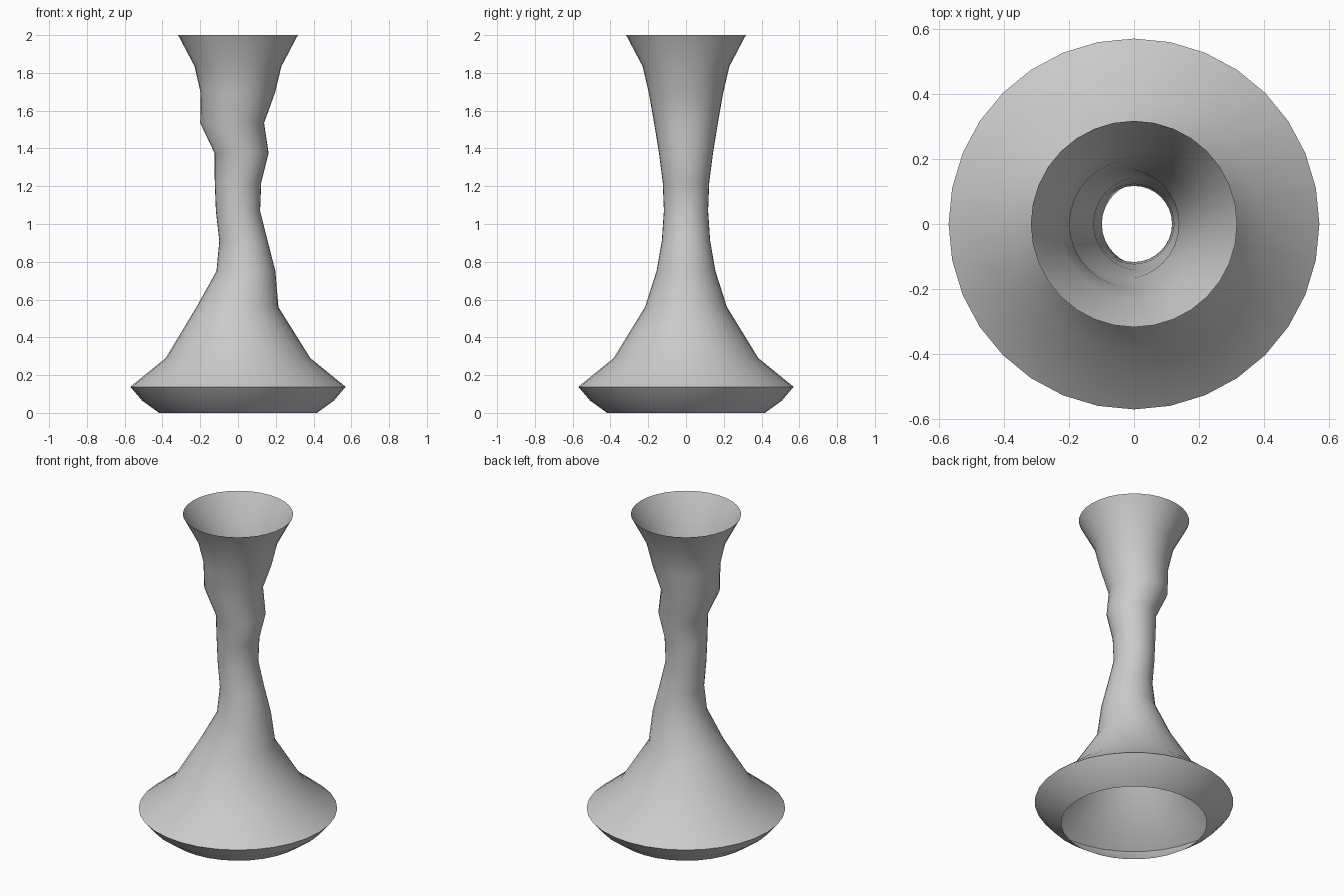
import bpy, bmesh
from math import cos, sin, tau, radians

if "Cube" in bpy.data.objects:
    bpy.data.objects.remove(bpy.data.objects["Cube"])

SIDES = 32
# Rings from the foot to the rim: height, radius, sideways shift in x
RINGS = [
    (0.0, 0.418, 0), (0.065, 0.508, 0), (0.138, 0.57, 0), (0.29, 0.383, 0),
    (0.56, 0.217, -0.003), (0.75, 0.156, 0.042), (0.91, 0.128, 0.029),
    (1.07, 0.117, 0), (1.22, 0.123, 0), (1.375, 0.143, 0.019),
    (1.535, 0.169, -0.031), (1.695, 0.197, -0.001), (1.835, 0.23, 0),
    (2.0, 0.317, 0),
]

# Vase: one open, single-walled skin through the rings
bm = bmesh.new()
loops = []
for z, r, shift in RINGS:
    loops.append([bm.verts.new((shift + r * cos(tau * i / SIDES), r * sin(tau * i / SIDES), z))
                  for i in range(SIDES)])
for low, high in zip(loops, loops[1:]):
    for i in range(SIDES):
        j = (i + 1) % SIDES
        bm.faces.new((low[i], low[j], high[j], high[i]))

mesh = bpy.data.meshes.new("vase")
bm.to_mesh(mesh)
bm.free()
vase = bpy.data.objects.new("vase", mesh)
bpy.context.collection.objects.link(vase)

# Smooth walls with a crisp edge at the widest ring
bpy.context.view_layer.objects.active = vase
vase.select_set(True)
bpy.ops.object.shade_smooth_by_angle(angle=radians(60))
